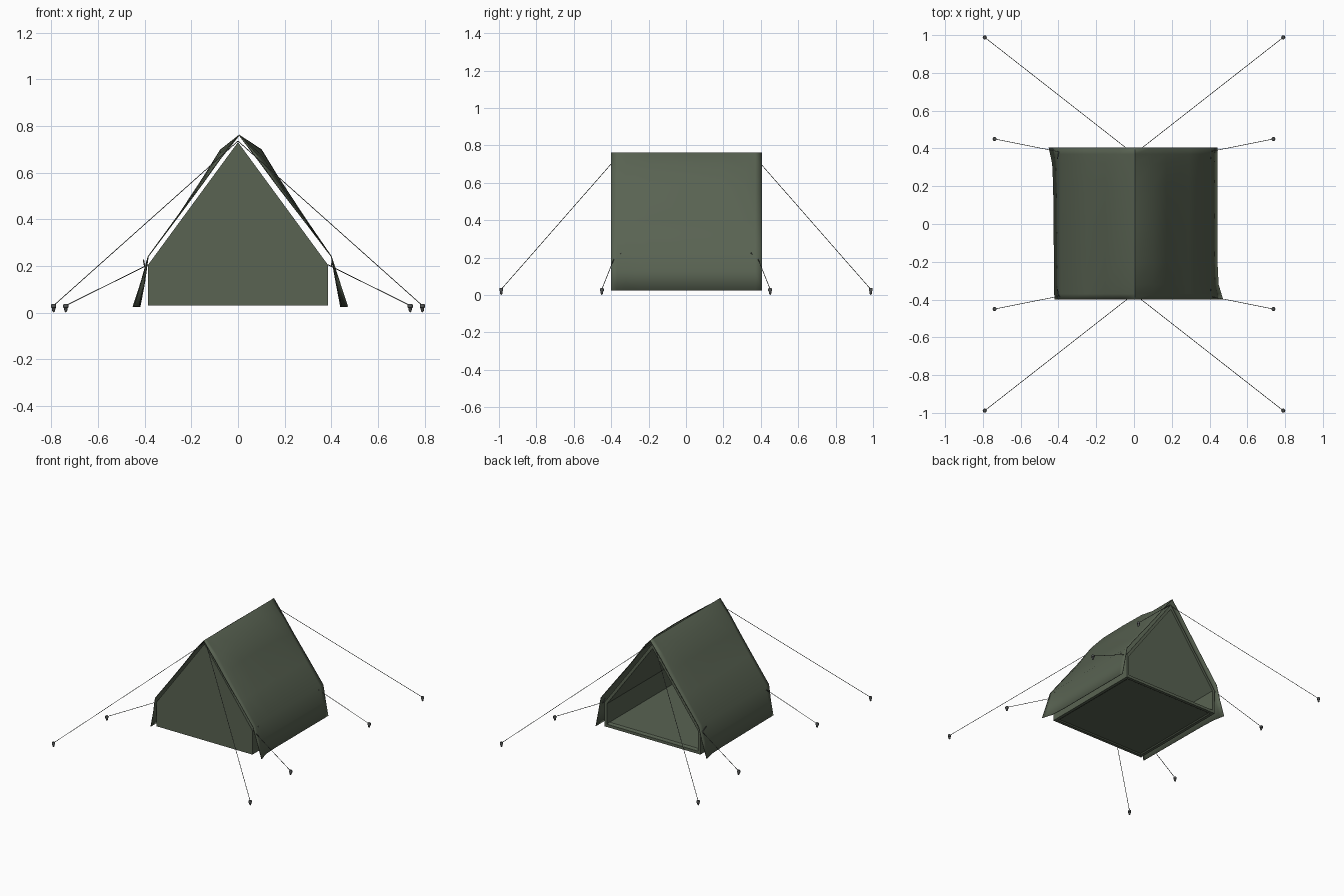
import bpy, bmesh, math
from mathutils import Vector

if "Cube" in bpy.data.objects:
    bpy.data.objects.remove(bpy.data.objects["Cube"])


def material(name, rgb):
    m = bpy.data.materials.new(name)
    m.diffuse_color = (*rgb, 1)
    m.use_nodes = True
    m.node_tree.nodes["Principled BSDF"].inputs["Base Color"].default_value = m.diffuse_color
    return m


CANVAS = material("canvas_green", (0.10, 0.125, 0.085))
METAL = material("dark_metal", (0.08, 0.085, 0.085))
CORD = material("cord", (0.09, 0.10, 0.09))


def finish(bm, name, mat, smooth=None):
    bmesh.ops.recalc_face_normals(bm, faces=bm.faces)
    me = bpy.data.meshes.new(name)
    bm.to_mesh(me)
    bm.free()
    ob = bpy.data.objects.new(name, me)
    bpy.context.collection.objects.link(ob)
    me.materials.append(mat)
    if smooth:
        bpy.ops.object.select_all(action='DESELECT')
        ob.select_set(True)
        bpy.context.view_layer.objects.active = ob
        bpy.ops.object.shade_smooth_by_angle(angle=math.radians(smooth))
    return ob


def thicken(ob, t, offset):
    mod = ob.modifiers.new("thickness", 'SOLIDIFY')
    mod.thickness = t
    mod.offset = offset
    mod.use_even_offset = True


# Inner tent: five-sided shell, closed front, open back
bm = bmesh.new()
profile = [(-0.385, 0.03), (0.385, 0.03), (0.385, 0.205), (0, 0.73), (-0.385, 0.205)]
front = bm.faces.new([bm.verts.new((x, -0.385, z)) for x, z in profile])
ext = bmesh.ops.extrude_face_region(bm, geom=[front], use_keep_orig=True)
back = [v for v in ext["geom"] if isinstance(v, bmesh.types.BMVert)]
bmesh.ops.translate(bm, verts=back, vec=(0, 0.77, 0))
bmesh.ops.recalc_face_normals(bm, faces=bm.faces)
# Recessed groundsheet border underneath
floor = min(bm.faces, key=lambda f: f.calc_center_median().z)
bmesh.ops.inset_region(bm, faces=[floor], thickness=0.03)
bmesh.ops.inset_region(bm, faces=[floor], thickness=0.012, depth=-0.006)
open_end = max(bm.faces, key=lambda f: f.calc_center_median().y)
bmesh.ops.delete(bm, geom=[open_end], context='FACES_ONLY')
inner = finish(bm, "inner_tent", CANVAS)
# Keep the outer faces pointing away from the tent
if min(inner.data.polygons, key=lambda p: p.center.y).normal.y > 0:
    inner.data.flip_normals()
thicken(inner, 0.02, -1)

# Fly sheet: taut straight ends, bulging shoulders between them
straight = [(-0.42, 0.025), (-0.40, 0.13), (-0.385, 0.24), (-0.25, 0.42), (-0.15, 0.555),
            (-0.075, 0.66), (0.005, 0.76),
            (0.10, 0.635), (0.17, 0.54), (0.29, 0.385), (0.40, 0.24), (0.42, 0.13), (0.44, 0.025)]
bulge = {3: 0.005, 4: 0.022, 5: 0.037, 7: 0.063, 8: 0.043, 9: 0.015}
rows = [-0.40, -0.37, -0.32, -0.2, 0, 0.2, 0.32, 0.37, 0.405]
bm = bmesh.new()
grid = []
for y in rows:
    k = 1 - (abs(y) / 0.405) ** 4
    row = []
    for i, (x, z) in enumerate(straight):
        z += bulge.get(i, 0) * k
        # Hem flares out at two opposite corners
        drop = max(0, (0.24 - z) / 0.215)
        if x > 0:
            x += drop * 0.03 * max(0, (-y - 0.3) / 0.1)
        else:
            x -= drop * (0.01 * (y + 0.4) + 0.022 * max(0, (y - 0.3) / 0.105))
        row.append(bm.verts.new((x, y, z)))
    grid.append(row)
for a, b in zip(grid, grid[1:]):
    for i in range(len(a) - 1):
        bm.faces.new((a[i], a[i + 1], b[i + 1], b[i]))
fly = finish(bm, "fly_sheet", CANVAS, 50)
thicken(fly, 0.004, 0)


def rope(name, a, b, r=0.0018):
    a, b = Vector(a), Vector(b)
    bm = bmesh.new()
    bmesh.ops.create_cone(bm, cap_ends=True, segments=6, radius1=r, radius2=r,
                          depth=(b - a).length)
    bm.transform((b - a).to_track_quat('Z', 'Y').to_matrix().to_4x4())
    bmesh.ops.translate(bm, verts=bm.verts, vec=(a + b) / 2)
    finish(bm, name, CORD, 60)


def stake(name, x, y):
    # Pointed shank with a stepped head, turned from a profile
    prof = [(0.0, 0.0), (0.006, 0.006), (0.008, 0.02), (0.011, 0.021),
            (0.011, 0.033), (0.008, 0.037), (0.0, 0.037)]
    bm = bmesh.new()
    vs = [bm.verts.new((r, 0, z)) for r, z in prof]
    es = [bm.edges.new(p) for p in zip(vs, vs[1:])]
    bmesh.ops.spin(bm, geom=vs + es, cent=(0, 0, 0), axis=(0, 0, 1),
                   angle=2 * math.pi, steps=10)
    bmesh.ops.remove_doubles(bm, verts=bm.verts, dist=1e-5)
    bmesh.ops.translate(bm, verts=bm.verts, vec=(x, y, 0))
    finish(bm, name, METAL, 40)


# Guy ropes and stakes in all four corners
for sx, side in ((-1, "left"), (1, "right")):
    for sy, end in ((-1, "front"), (1, "back")):
        tag = f"{end}_{side}"
        rope("ridge_rope_" + tag, (0, sy * 0.37, 0.735), (sx * 0.79, sy * 0.988, 0.03))
        stake("ridge_stake_" + tag, sx * 0.79, sy * 0.988)
        rope("side_rope_" + tag, (sx * 0.385, sy * 0.38, 0.205), (sx * 0.738, sy * 0.45, 0.03))
        stake("side_stake_" + tag, sx * 0.738, sy * 0.45)
        # Tie loop hanging where the side rope meets the eave
        rope("tie_loop_" + tag, (sx * 0.40, sy * 0.38, 0.20), (sx * 0.405, sy * 0.345, 0.225), 0.003)
